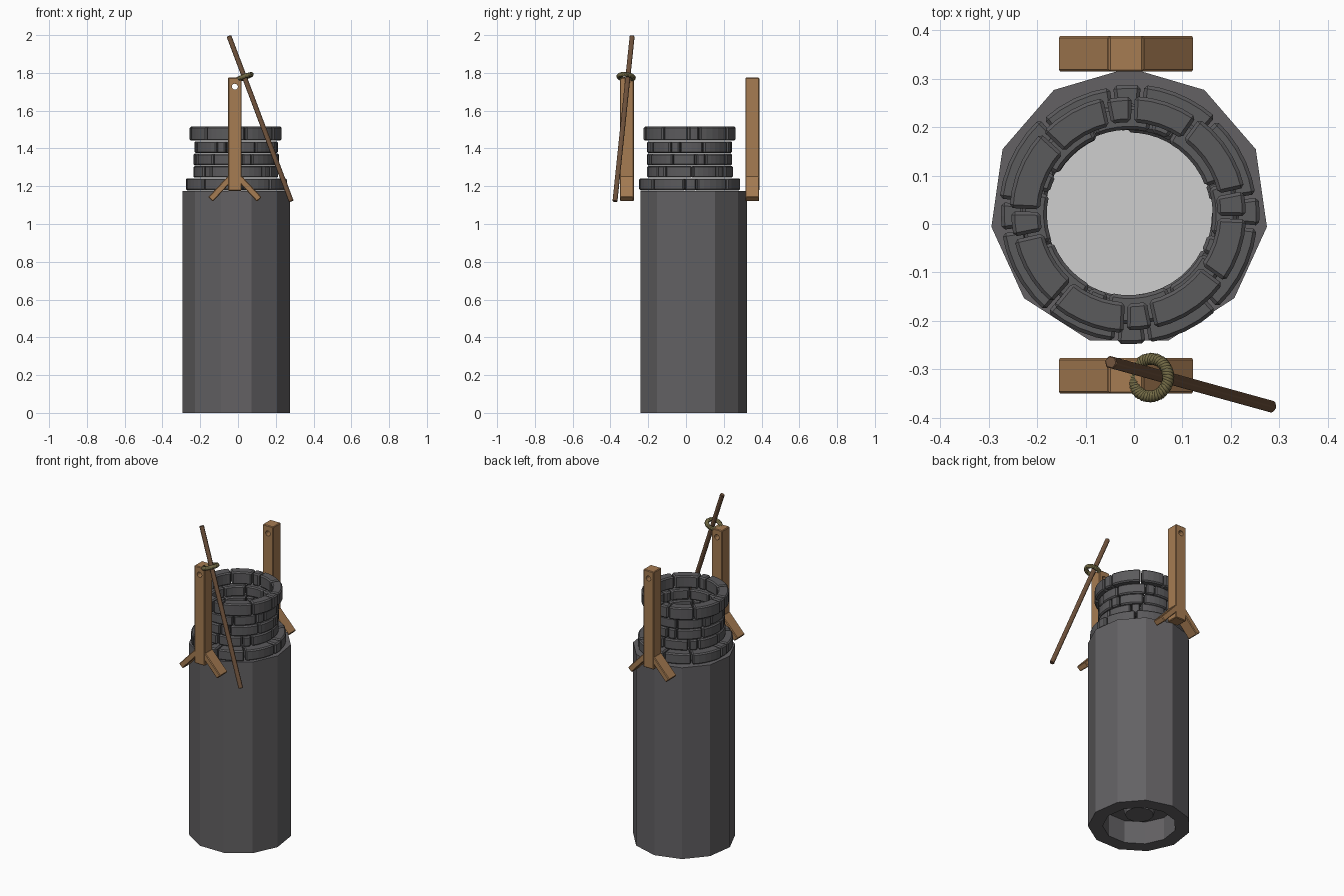
import bpy, bmesh, math, random
from mathutils import Vector, Matrix

random.seed(4)
if "Cube" in bpy.data.objects:
    bpy.data.objects.remove(bpy.data.objects["Cube"])


def material(name, rgb):
    m = bpy.data.materials.new(name)
    m.use_nodes = True
    m.diffuse_color = (*rgb, 1)
    m.node_tree.nodes["Principled BSDF"].inputs["Base Color"].default_value = (*rgb, 1)
    return m


STONE = material("shaft grey", (0.125, 0.12, 0.127))
BRICK = material("brick grey", (0.105, 0.103, 0.108))
WOOD = material("light wood", (0.38, 0.2, 0.085))
DARK_WOOD = material("dark wood", (0.16, 0.085, 0.045))
ROPE = material("olive rope", (0.17, 0.145, 0.06))
WATER = material("pale water", (0.62, 0.62, 0.62))


def finish(name, bm, mat, bevel=0):
    bmesh.ops.recalc_face_normals(bm, faces=bm.faces)
    mesh = bpy.data.meshes.new(name)
    bm.to_mesh(mesh)
    bm.free()
    mesh.materials.append(mat)
    ob = bpy.data.objects.new(name, mesh)
    bpy.context.collection.objects.link(ob)
    if bevel:
        mod = ob.modifiers.new("bevel", "BEVEL")
        mod.width, mod.segments = bevel, 1
        mod.limit_method, mod.angle_limit = "ANGLE", math.radians(40)
    return ob


def lathe(name, profile, sides, phase, centre, mat):
    """Closed profile of (radius, z) swept around a vertical axis."""
    bm = bmesh.new()
    rings = []
    for i in range(sides):
        a = phase + math.tau * i / sides
        rings.append([bm.verts.new((centre[0] + r * math.cos(a), centre[1] + r * math.sin(a), z))
                      for r, z in profile])
    n = len(profile)
    for i in range(sides):
        p, q = rings[i], rings[(i + 1) % sides]
        for j in range(n):
            k = (j + 1) % n
            bm.faces.new((p[j], q[j], q[k], p[k]))
    bmesh.ops.remove_doubles(bm, verts=bm.verts, dist=1e-5)
    return finish(name, bm, mat)


def box(name, size, centre, mat, turn=0, bevel=0.004):
    bm = bmesh.new()
    bmesh.ops.create_cube(bm, size=1, matrix=Matrix.Translation(centre)
                          @ Matrix.Rotation(turn, 4, "Y") @ Matrix.Diagonal((*size, 1)))
    return finish(name, bm, mat, bevel)


def rod(name, start, end, radius, sides, mat, bevel=0):
    start, end = Vector(start), Vector(end)
    axis = end - start
    bm = bmesh.new()
    bmesh.ops.create_cone(bm, cap_ends=True, segments=sides, radius1=radius, radius2=radius,
                          depth=axis.length, matrix=Matrix.Translation((start + end) / 2)
                          @ axis.to_track_quat("Z", "Y").to_matrix().to_4x4())
    return finish(name, bm, mat, bevel)


# Eleven-sided shaft with a closed floor above a shallow hollow base
lathe("shaft", [(0.287, 0), (0.287, 1.175), (0.205, 1.175), (0.205, 0.16),
                (0, 0.16), (0, 0.14), (0.205, 0.14), (0.205, 0)],
      11, math.pi / 2, (-0.01, 0.035), STONE)
lathe("floor_boss", [(0, 0.07), (0.08, 0.07), (0.1, 0.145), (0, 0.145)],
      11, math.pi / 2, (-0.01, 0.035), STONE)
lathe("water", [(0, 0.17), (0.204, 0.17), (0.204, 0.18), (0, 0.18)],
      11, math.pi / 2, (-0.01, 0.035), WATER)


# Brick courses: each quarter has one short and two long curved bricks
def brick_course(name, inner, outer, z0, z1, phase):
    bm = bmesh.new()
    angle = phase
    for quarter in range(4):
        split = random.uniform(32, 44)
        for width in (14, split, 76 - split):
            r0 = inner + random.uniform(-0.004, 0.004)
            r1 = outer + random.uniform(-0.005, 0.002)
            steps = max(2, round(width / 8))
            loops = []
            for i in range(steps + 1):
                a = math.radians(angle + 0.8 + (width - 1.6) * i / steps)
                loops.append([bm.verts.new((-0.01 + r * math.cos(a), 0.021 + r * math.sin(a), z))
                              for r, z in ((r0, z0), (r1, z0), (r1, z1), (r0, z1))])
            for p, q in zip(loops, loops[1:]):
                for j in range(4):
                    k = (j + 1) % 4
                    bm.faces.new((p[j], q[j], q[k], p[k]))
            bm.faces.new(loops[0])
            bm.faces.new(loops[-1])
            angle += width
    return finish(name, bm, BRICK, 0.007)


brick_course("base_course", 0.18, 0.268, 1.178, 1.242, 84)
for i, phase in enumerate((40, 8, 62)):
    z = 1.245 + i * 0.065
    brick_course(f"wall_course_{i + 1}", 0.171, 0.226, z, z + 0.063, phase)
brick_course("top_course", 0.185, 0.245, 1.441, 1.516, 88)

# Two posts, each bored through near the top and propped by splayed braces
MID = -0.0165
for side, y in (("front", -0.313), ("back", 0.351)):
    post = box(f"{side}_post", (0.072, 0.074, 0.6), (MID, y, 1.475), WOOD)
    cutter = rod("hole_cutter", (MID, y - 0.1, 1.727), (MID, y + 0.1, 1.727), 0.016, 12, WOOD)
    cutter.hide_render = True
    cut = post.modifiers.new("hole", "BOOLEAN")
    cut.operation, cut.solver, cut.object = "DIFFERENCE", "EXACT", cutter
    bpy.context.view_layer.update()
    solid = post.evaluated_get(bpy.context.evaluated_depsgraph_get())
    baked = bpy.data.meshes.new_from_object(solid)
    post.modifiers.clear()
    post.data = baked
    bpy.data.objects.remove(cutter)
    for s, label in ((1, "left"), (-1, "right")):
        box(f"{side}_{label}_brace", (0.034, 0.073, 0.155),
            (MID + s * 0.076, y, 1.187), WOOD, -s * math.radians(43))

# Leaning pole
top, foot = Vector((-0.048, -0.285, 1.995)), Vector((0.282, -0.376, 1.12))
rod("leaning_pole", top, foot, 0.014, 6, DARK_WOOD, 0.002)

# Rope loop of three twisted strands, square to the pole
tilt = (top - foot).to_track_quat("Z", "Y")
curve = bpy.data.curves.new("rope_loop", "CURVE")
curve.dimensions = "3D"
curve.bevel_depth, curve.bevel_resolution = 0.0065, 1
for strand in range(3):
    spline = curve.splines.new("POLY")
    count = 144
    spline.points.add(count - 1)
    spline.use_cyclic_u = True
    for i, point in enumerate(spline.points):
        a = math.tau * i / count
        t = 14 * a + math.tau * strand / 3
        r = 0.039 + 0.0065 * math.cos(t)
        p = tilt @ Vector((r * math.cos(a), r * math.sin(a), 0.0065 * math.sin(t)))
        point.co = (*(p + Vector((0.034, -0.317, 1.778))), 1)
curve.materials.append(ROPE)
rope = bpy.data.objects.new("rope_loop", curve)
bpy.context.collection.objects.link(rope)
